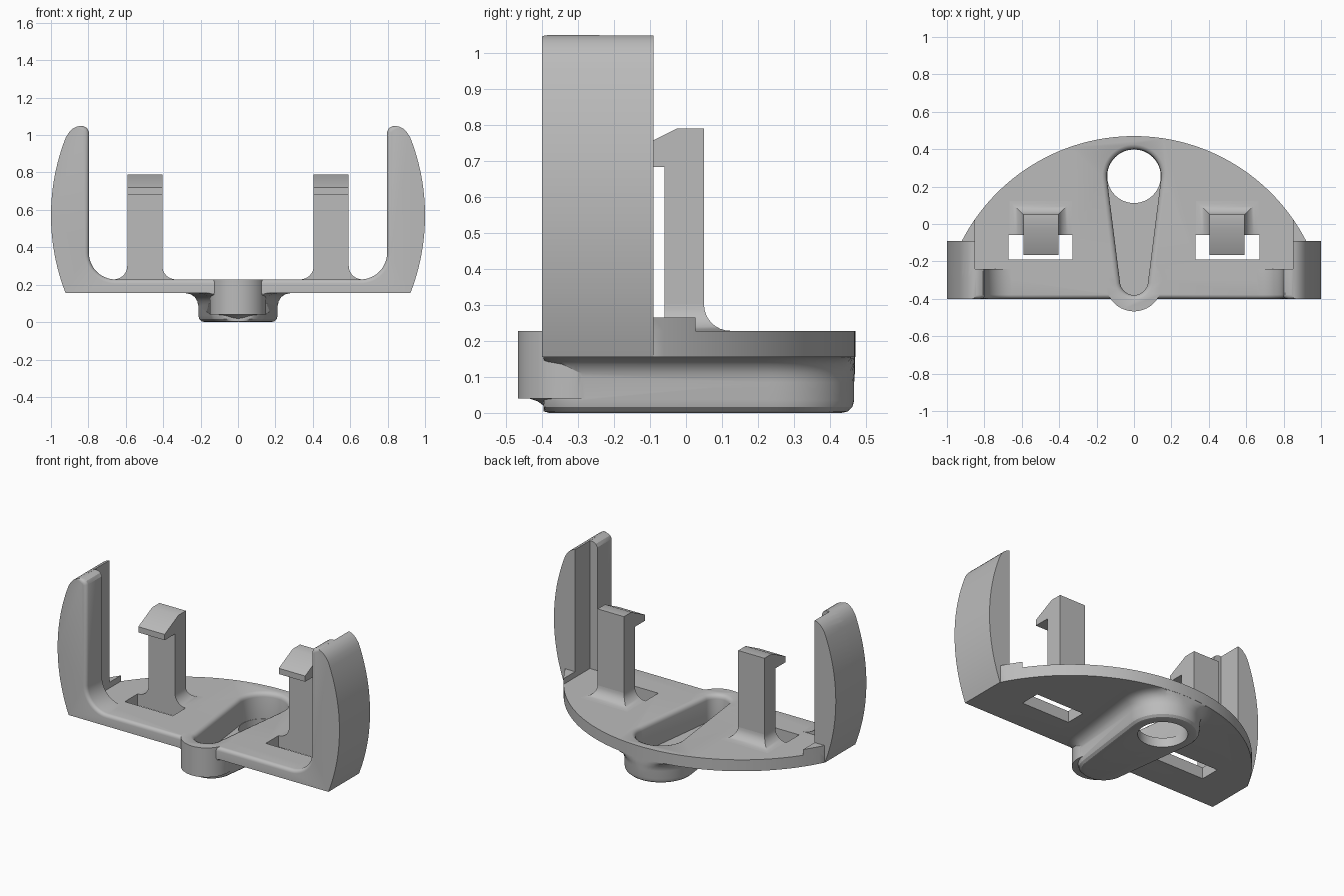
import bpy, bmesh
from math import sin, cos, pi, asin, sqrt, hypot

old = bpy.data.objects.get("Cube")
if old:
    bpy.data.objects.remove(old, do_unlink=True)

grey = bpy.data.materials.new("light grey plastic")
grey.use_nodes = True
grey.diffuse_color = (0.5, 0.5, 0.5, 1)
grey.node_tree.nodes["Principled BSDF"].inputs["Base Color"].default_value = (0.5, 0.5, 0.5, 1)

FLOOR, TOP = 0.155, 0.228          # plate underside and top
FRONT, LIP, WALL = -0.4, -0.24, -0.09   # depths of front face, lip and side wall
ARC_Y, ARC_R = -0.566, 1.036       # circle of the curved back edge


def loft(name, rings, bevel=None):
    """Skin a stack of equal rings and cap both ends."""
    bm = bmesh.new()
    rows = [[bm.verts.new(p) for p in ring] for ring in rings]
    n = len(rows[0])
    for lo, hi in zip(rows, rows[1:]):
        for i in range(n):
            j = (i + 1) % n
            bm.faces.new((lo[i], lo[j], hi[j], hi[i]))
    bm.faces.new(rows[0])
    bm.faces.new(rows[-1])
    bmesh.ops.recalc_face_normals(bm, faces=bm.faces)
    if bevel:
        edges = [e for e in bm.edges if all(bevel(v.co) for v in e.verts)]
        bmesh.ops.bevel(bm, geom=edges, offset=0.022, segments=4, profile=0.5,
                        affect='EDGES', clamp_overlap=False)
    mesh = bpy.data.meshes.new(name)
    bm.to_mesh(mesh)
    bm.free()
    mesh.materials.append(grey)
    ob = bpy.data.objects.new(name, mesh)
    bpy.context.collection.objects.link(ob)
    return ob


def prism_y(name, pts, y0, y1, bevel=None):
    return loft(name, [[(x, y, z) for x, z in pts] for y in (y0, y1)], bevel)


def prism_z(name, pts, z0, z1):
    return loft(name, [[(x, y, z) for x, y in pts] for z in (z0, z1)])


def box(name, x0, x1, y0, y1, z0, z1):
    return prism_z(name, [(x0, y0), (x1, y0), (x1, y1), (x0, y1)], z0, z1)


def circle(cy, r, z, n=64):
    return [(r * cos(2 * pi * i / n), cy + r * sin(2 * pi * i / n), z) for i in range(n)]


def teardrop(yb, rb, ys, rs, z, n=32):
    """Outline around a big rear circle and a small front circle."""
    a = asin((rb - rs) / (yb - ys))
    big = [-a + (pi + 2 * a) * i / n for i in range(n + 1)]
    small = [pi + a + (pi - 2 * a) * i / n for i in range(n + 1)]
    return ([(rb * cos(t), yb + rb * sin(t), z) for t in big] +
            [(rs * cos(t), ys + rs * sin(t), z) for t in small])


def combine(target, tool, operation):
    mod = target.modifiers.new(operation.lower(), 'BOOLEAN')
    mod.operation, mod.object, mod.solver = operation, tool, 'EXACT'
    bpy.context.view_layer.objects.active = target
    bpy.ops.object.modifier_apply(modifier=mod.name)
    bpy.data.objects.remove(tool, do_unlink=True)


def smooth(ob):
    bpy.ops.object.select_all(action='DESELECT')
    ob.select_set(True)
    bpy.context.view_layer.objects.active = ob
    bpy.ops.object.shade_smooth_by_angle(angle=0.5)


# Side wall profile: bulging outer face, then the rounded tip
outer = []
for i in range(25):
    z = FLOOR + (0.99 - FLOOR) * i / 24
    outer.append((-0.14 + sqrt(1.14 ** 2 - (z - 0.57) ** 2), z))
tip = [(0.903, 1.015), (0.885, 1.033), (0.865, 1.044)]
crown = [(0.845, 1.049), (0.825, 1.047), (0.808, 1.038), (0.797, 1.018)]
fillet = [(0.655 + 0.142 * cos(t), 0.37 - 0.142 * sin(t))
          for t in [pi / 2 * i / 12 for i in range(13)]]
inner = crown + fillet
half = outer + tip + inner


# Front frame: U shape with a rounded inner front edge
def on_inner_edge(co):
    return co.y < FRONT + 0.001 and any(
        hypot(abs(co.x) - x, co.z - z) < 0.0005 for x, z in inner)


frame = half + [(-x, z) for x, z in reversed(half)]
body = prism_y("body", frame, FRONT, LIP, on_inner_edge)

# Base plate with curved back edge
reach = asin(0.92 / ARC_R)
arc = [(ARC_R * sin(t), ARC_Y + ARC_R * cos(t))
       for t in [reach - 2 * reach * i / 72 for i in range(73)]]
combine(body, prism_z("plate", [(-0.92, -0.3), (0.92, -0.3)] + arc, FLOOR, TOP), 'UNION')

# Thinner rear walls and the raised corners behind them
rear = outer + tip + [(0.85, 1.048), (0.85, FLOOR)]
corner = [(0.85, -0.12), (0.9, -0.12)] + [p for p in arc if p[0] > 0.85] + [(0.85, 0.026)]
for s in (1, -1):
    combine(body, prism_y("rear_wall", [(s * x, z) for x, z in rear], LIP - 0.06, WALL), 'UNION')
    combine(body, prism_z("corner", [(s * x, y) for x, y in corner], 0.18, 0.265), 'UNION')


# Boss under the plate, flared into it and kept inside the plate outline
def keep_inside(p):
    x, y, z = p
    k = min(1, (ARC_R - 0.001) / hypot(x, y - ARC_Y))
    return (x * k, max(ARC_Y + (y - ARC_Y) * k, FRONT + 0.005), z)


flare = [(-0.035, 0), (-0.018, 0.004), (-0.005, 0.016), (0, 0.035), (0, 0.085),
         (0.006, 0.112), (0.02, 0.135), (0.043, 0.15), (0.07, FLOOR), (0.07, 0.19)]
combine(body, loft("boss", [[keep_inside(p) for p in
        teardrop(0.255, 0.212 + o, -0.27, 0.145 + o, z)] for o, z in flare]), 'UNION')

# Rounded nose on the front edge
nose = [(0.055, 0.002), (0.075, 0.018), (0.095, 0.032), (0.118, 0.04), (0.15, 0.04), (0.15, TOP)]
combine(body, loft("nose", [circle(-0.317, r, z) for r, z in nose]), 'UNION')

# Tapered slot with softened rim, and the round through hole
rim = [(0, 0.06), (0, 0.2), (0.003, 0.212), (0.011, 0.222), (0.026, 0.2285), (0.026, 0.3)]
combine(body, loft("slot", [teardrop(0.255, 0.145 + o, -0.305, 0.075 + o, z)
                            for o, z in rim]), 'DIFFERENCE')
combine(body, loft("hole", [circle(0.255, 0.143, z) for z in (-0.1, 0.15)]), 'DIFFERENCE')

# Rectangular windows in front of the clips
for s in (1, -1):
    xs = sorted((s * 0.33, s * 0.67))
    combine(body, box("window", *xs, -0.19, -0.06, 0.1, 0.3), 'DIFFERENCE')
smooth(body)

# Hooked clips with flared feet
hook = [(-0.06, 0.2), (0.05, 0.2), (0.05, 0.79), (-0.025, 0.79),
        (-0.165, 0.72), (-0.165, 0.683), (-0.06, 0.683)]
for s, side in ((1, "left"), (-1, "right")):
    x0, x1 = sorted((s * 0.405, s * 0.592))
    clip = loft(side + "_clip", [[(x, y, z) for y, z in hook] for x in (x0, x1)])
    feet = []
    for i in range(9):
        t = pi / 2 * i / 8
        e, z = 0.073 * (1 - sin(t)), TOP + 0.073 * (1 - cos(t))
        feet.append([(x0 - e, -0.06, z), (x1 + e, -0.06, z),
                     (x1 + e, 0.05 + e, z), (x0 - e, 0.05 + e, z)])
    foot = loft(side + "_clip_foot", feet)
    smooth(clip)
    smooth(foot)
